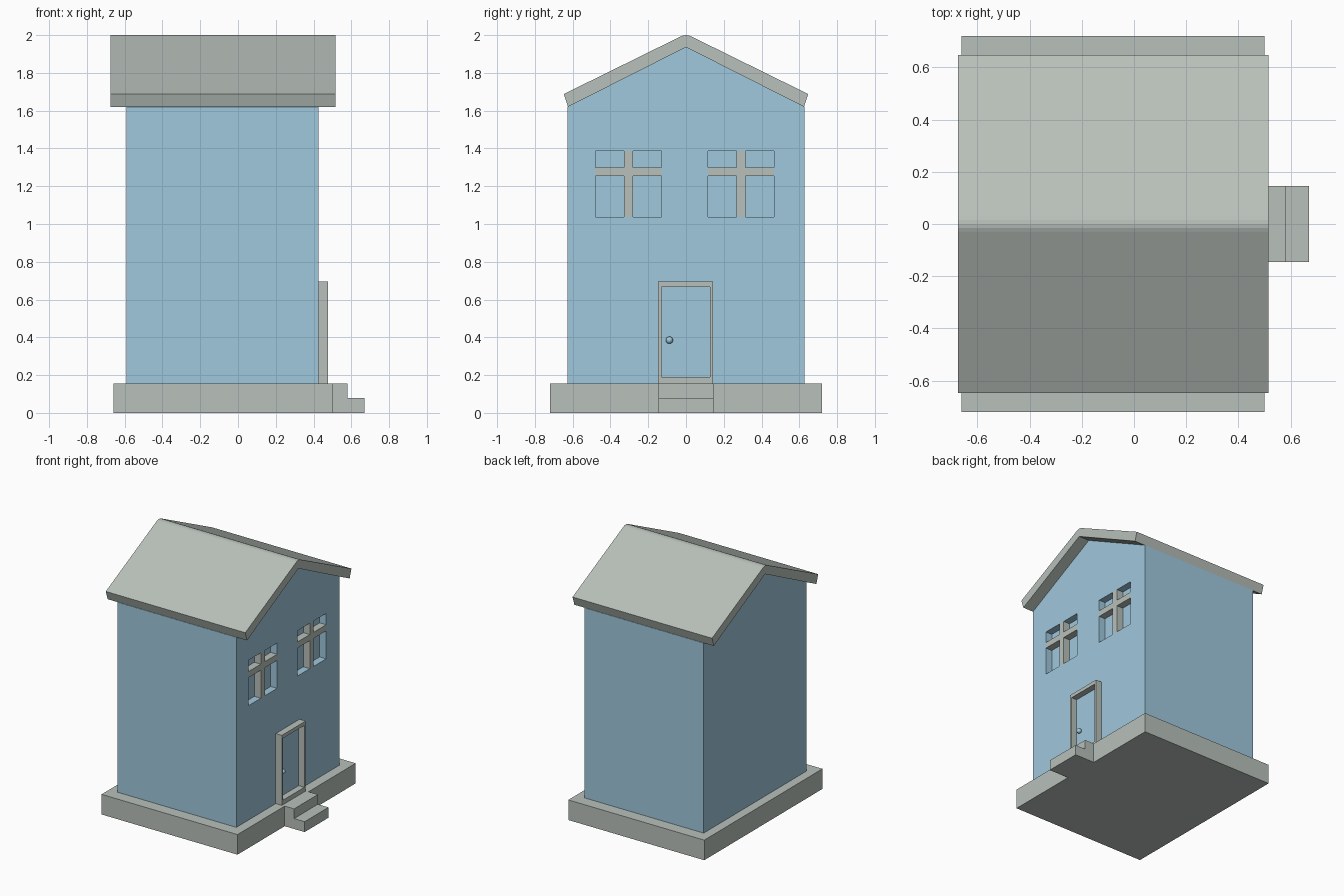
import bpy
import bmesh

cube = bpy.data.objects.get("Cube")
if cube:
    bpy.data.objects.remove(cube, do_unlink=True)


def material(name, rgb):
    m = bpy.data.materials.new(name)
    m.use_nodes = True
    m.diffuse_color = (*rgb, 1)
    m.node_tree.nodes["Principled BSDF"].inputs["Base Color"].default_value = (*rgb, 1)
    return m


STONE = material("pale grey stone", (0.48, 0.53, 0.49))
BLUE = material("light blue paint", (0.35, 0.58, 0.72))


def extrude_x(name, profile, x0, x1, mat):
    """Prism with a (y, z) profile running along x."""
    bm = bmesh.new()
    face = bm.faces.new([bm.verts.new((x0, y, z)) for y, z in profile])
    new = bmesh.ops.extrude_face_region(bm, geom=[face])["geom"]
    bmesh.ops.translate(bm, vec=(x1 - x0, 0, 0),
                        verts=[v for v in new if isinstance(v, bmesh.types.BMVert)])
    bmesh.ops.recalc_face_normals(bm, faces=bm.faces)
    mesh = bpy.data.meshes.new(name)
    bm.to_mesh(mesh)
    bm.free()
    mesh.materials.append(mat)
    obj = bpy.data.objects.new(name, mesh)
    bpy.context.collection.objects.link(obj)
    return obj


def box(name, x0, x1, y0, y1, z0, z1, mat):
    return extrude_x(name, [(y0, z0), (y1, z0), (y1, z1), (y0, z1)], x0, x1, mat)


def cut(target, cutter):
    mod = target.modifiers.new("opening", 'BOOLEAN')
    mod.operation = 'DIFFERENCE'
    mod.solver = 'EXACT'
    mod.object = cutter
    bpy.context.view_layer.objects.active = target
    bpy.ops.object.modifier_apply(modifier=mod.name)
    bpy.data.objects.remove(cutter, do_unlink=True)


WALL = 0.425      # x of the wall that holds the door
FLOOR = 0.155     # top of the plinth
RECESS = 0.055

# Plinth and steps
box("plinth", -0.66, 0.5, -0.72, 0.72, 0, FLOOR, STONE)
box("upper_step", 0.5, 0.58, -0.145, 0.145, 0, FLOOR, STONE)
box("lower_step", 0.58, 0.67, -0.145, 0.145, 0, 0.08, STONE)

# Gabled house body
walls = extrude_x("walls", [(-0.627, FLOOR), (0.627, FLOOR), (0.627, 1.62),
                            (0, 1.937), (-0.627, 1.62)], -0.59, WALL, BLUE)

# Recessed windows with crossed bars
for side, y in (("right", -0.305), ("left", 0.292)):
    z0, z1 = 1.037, 1.387
    cut(walls, box("cutter", WALL - RECESS, 0.6, y - 0.175, y + 0.175, z0, z1, BLUE))
    back, front = WALL - RECESS, WALL
    box(side + "_window_upright", back, front, y - 0.024, y + 0.024, z0, z1, STONE)
    for part, a, b in (("a", y - 0.175, y - 0.024), ("b", y + 0.024, y + 0.175)):
        box(side + "_window_crossbar_" + part, back, front, a, b, 1.253, 1.3, STONE)

# Roof slab with a softened ridge
half = [(0.625, 1.62), (0.647, 1.688), (0.03, 1.992), (0.015, 1.998)]
roof = half + [(0, 2.0)] + [(-y, z) for y, z in reversed(half)] + [(0, 1.936)]
extrude_x("roof", roof, -0.675, 0.515, STONE)

# Door frame, with the painted door flush in the wall
frame = box("door_frame", WALL, 0.477, -0.147, 0.144, FLOOR, 0.695, STONE)
cut(frame, box("cutter", 0.4, 0.6, -0.13, 0.127, 0.19, 0.667, STONE))
box("door", WALL, WALL + 0.004, -0.13, 0.127, 0.19, 0.667, BLUE)

# Door knob
bpy.ops.mesh.primitive_uv_sphere_add(segments=24, ring_count=12, radius=0.019,
                                     location=(WALL + 0.018, -0.088, 0.385))
knob = bpy.context.object
knob.name = "door_knob"
knob.data.materials.append(BLUE)
bpy.ops.object.shade_smooth()
